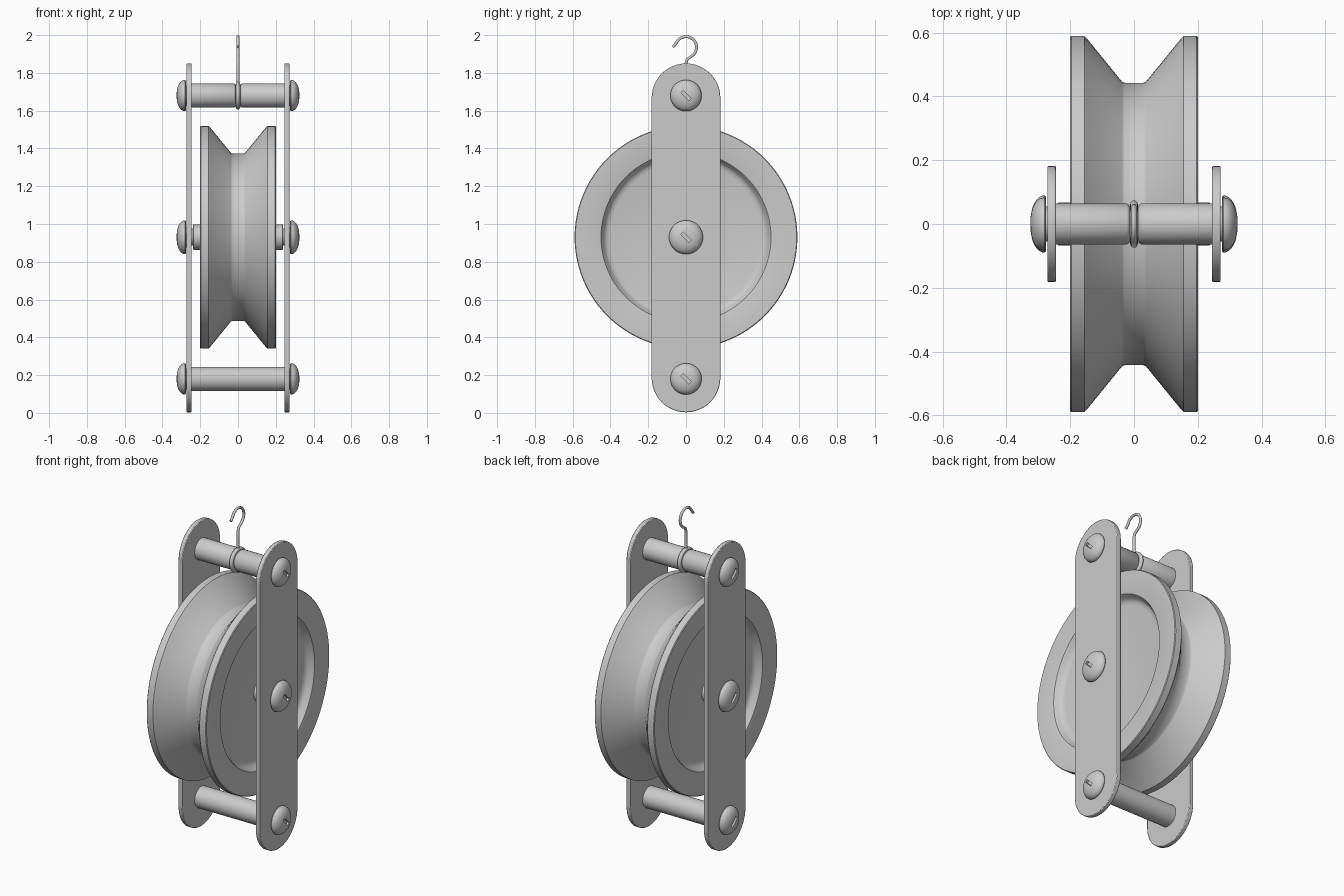
import bpy, bmesh, math
from mathutils import Matrix, Vector

if "Cube" in bpy.data.objects:
    bpy.data.objects.remove(bpy.data.objects["Cube"])

Z_LOW, Z_MID, Z_TOP = 0.18, 0.93, 1.68


def finish(bm, name, angle=35):
    bmesh.ops.remove_doubles(bm, verts=bm.verts, dist=1e-5)
    bmesh.ops.recalc_face_normals(bm, faces=bm.faces)
    me = bpy.data.meshes.new(name)
    bm.to_mesh(me)
    bm.free()
    ob = bpy.data.objects.new(name, me)
    bpy.context.collection.objects.link(ob)
    smooth(ob, angle)
    return ob


def smooth(ob, angle=35):
    bpy.ops.object.select_all(action='DESELECT')
    bpy.context.view_layer.objects.active = ob
    ob.select_set(True)
    bpy.ops.object.shade_smooth_by_angle(angle=math.radians(angle))


def lathe(name, profile, z, seg=48, angle=35):
    """Spin (x, radius) points around the X axis at height z."""
    bm = bmesh.new()
    vs = [bm.verts.new((x, 0, z + r)) for x, r in profile]
    es = [bm.edges.new(p) for p in zip(vs, vs[1:])]
    bmesh.ops.spin(bm, geom=vs + es, cent=(0, 0, z), axis=(1, 0, 0),
                   angle=2 * math.pi, steps=seg, use_merge=True)
    return finish(bm, name, angle)


def both_sides(half):
    """Full profile from its +x half, listed from the middle outward."""
    return [(-x, r) for x, r in reversed(half)] + half


def mirror_x(ob):
    ob.modifiers.new("mirror", 'MIRROR').use_axis = (True, False, False)


# Grooved wheel with dished faces
lathe("wheel", both_sides([
    (0.03, 0.443), (0.038, 0.447), (0.148, 0.582), (0.156, 0.59), (0.196, 0.59),
    (0.2, 0.586), (0.2, 0.46), (0.197, 0.45), (0.185, 0.441), (0.168, 0.433),
    (0.157, 0.42), (0.152, 0.40), (0.152, 0.0)]), Z_MID, 96, 30)

# Wheel hub and thin axle
lathe("hub", both_sides([(0.236, 0.067), (0.239, 0.064), (0.239, 0.0)]), Z_MID)
lathe("axle", both_sides([(0.285, 0.045), (0.285, 0.0)]), Z_MID)

# Spacer bars, the upper one necked for the hook ring
lathe("lower_bar", both_sides([(0.25, 0.064), (0.25, 0.0)]), Z_LOW)
lathe("upper_bar", both_sides([(0.013, 0.054), (0.016, 0.06), (0.022, 0.064),
                               (0.25, 0.064), (0.25, 0.0)]), Z_TOP)

# Side plates with rounded ends
bm = bmesh.new()
R, N = 0.182, 24
outline = []
for cz, start in ((1.85 - R, 0), (0.003 + R, math.pi)):
    for i in range(N + 1):
        a = start + math.pi * i / N
        outline.append(bm.verts.new((0.245, R * math.cos(a), cz + R * math.sin(a))))
face = bm.faces.new(outline)
ext = bmesh.ops.extrude_face_region(bm, geom=[face], use_keep_orig=True)
bmesh.ops.translate(bm, vec=(0.027, 0, 0),
                    verts=[g for g in ext["geom"] if isinstance(g, bmesh.types.BMVert)])
plate = finish(bm, "side_plate")
bev = plate.modifiers.new("bevel", 'BEVEL')
bev.width, bev.segments, bev.limit_method = 0.004, 2, 'ANGLE'
mirror_x(plate)

# Slotted domed rivet heads
for label, z, r in (("lower", Z_LOW, 0.083), ("middle", Z_MID, 0.09), ("upper", Z_TOP, 0.083)):
    dome = [(0.26, 0.0), (0.26, 0.055), (0.28, 0.055), (0.276, r * 0.9), (0.277, r * 0.97), (0.281, r)]
    for i in range(1, 9):
        a = math.radians(90 * i / 8)
        dome.append((0.281 + 0.044 * math.sin(a), r * math.cos(a) ** 0.85 if i < 8 else 0.0))
    head = lathe(label + "_rivet_head", dome, z)
    # slot cutter
    cb = bmesh.new()
    bmesh.ops.create_cube(cb, size=1, matrix=Matrix.Translation((0.325, 0, z))
                          @ Matrix.Rotation(math.radians(45), 4, 'X')
                          @ Matrix.Diagonal((0.03, 0.018, 0.06, 1)))
    cutter = finish(cb, "slot_cutter")
    cutter.hide_render = True
    mod = head.modifiers.new("slot", 'BOOLEAN')
    mod.operation, mod.object, mod.solver = 'DIFFERENCE', cutter, 'EXACT'
    bpy.context.view_layer.objects.active = head
    bpy.ops.object.modifier_apply(modifier=mod.name)
    bpy.data.objects.remove(cutter)
    smooth(head)
    mirror_x(head)

# Hook ring around the upper bar
bpy.ops.mesh.primitive_torus_add(major_radius=0.062, minor_radius=0.012, major_segments=48,
                                 minor_segments=12, location=(0, 0, Z_TOP),
                                 rotation=(0, math.pi / 2, 0))
ring = bpy.context.object
ring.name = "hook_ring"
smooth(ring, 60)

# Hook wire
path = [(0, 1.735), (0, 1.80), (0, 1.85), (0.006, 1.872), (0.03, 1.888)]
for deg in range(-40, 156, 15):
    a = math.radians(deg)
    path.append((0.056 * math.cos(a), 1.936 + 0.056 * math.sin(a)))
path += [(-0.064, 1.942), (-0.070, 1.938)]
cu = bpy.data.curves.new("hook", 'CURVE')
cu.dimensions = '3D'
cu.bevel_depth, cu.bevel_resolution, cu.use_fill_caps = 0.008, 3, True
sp = cu.splines.new('POLY')
sp.points.add(len(path) - 1)
for p, (y, z) in zip(sp.points, path):
    p.co = (0, y, z, 1)
sp.use_smooth = True
hook = bpy.data.objects.new("hook", cu)
bpy.context.collection.objects.link(hook)
bpy.ops.object.select_all(action='DESELECT')
bpy.context.view_layer.objects.active = hook
hook.select_set(True)
bpy.ops.object.convert(target='MESH')
